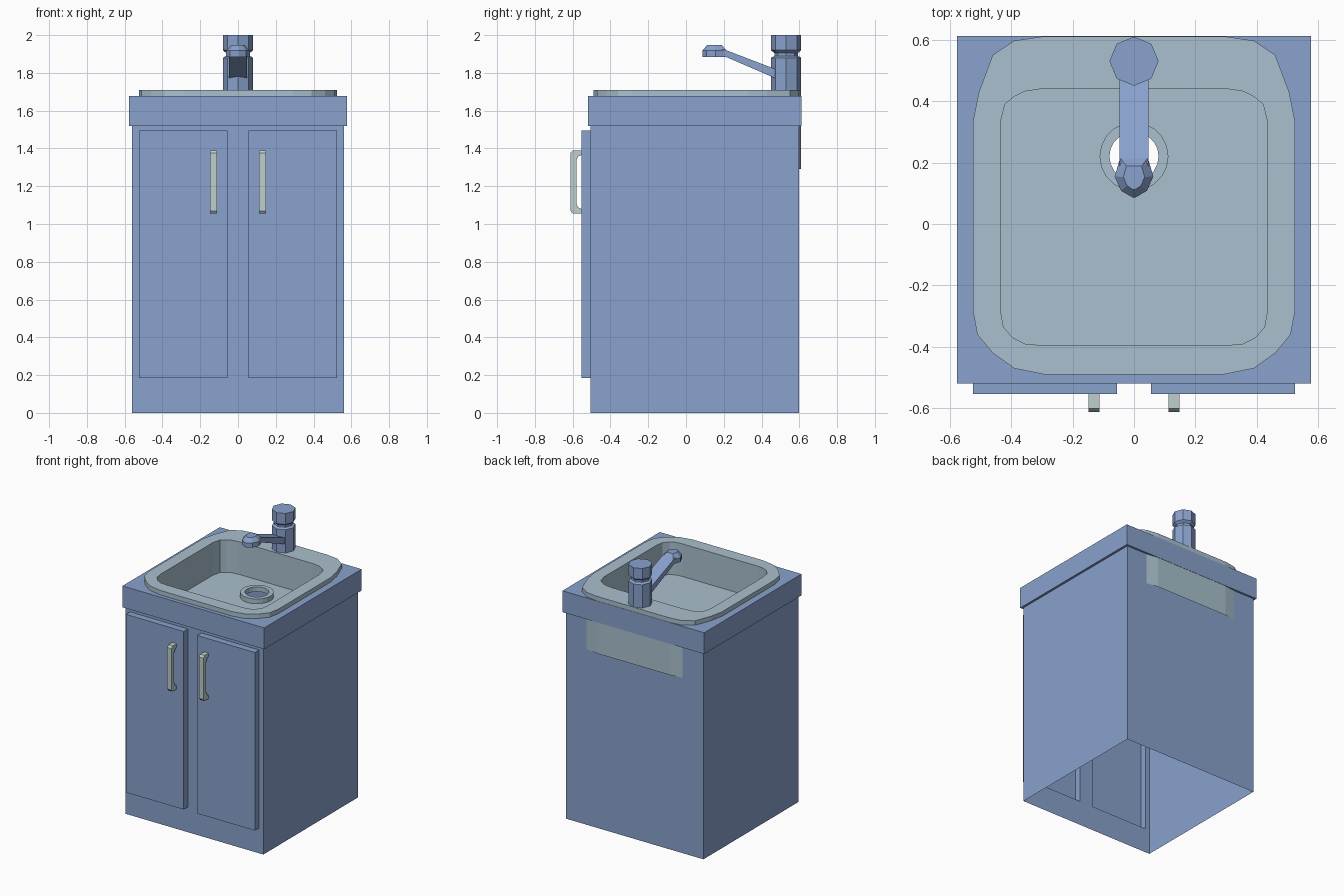
import bpy, bmesh
from math import pi, sin, cos
from mathutils import Vector

if "Cube" in bpy.data.objects:
    bpy.data.objects.remove(bpy.data.objects["Cube"], do_unlink=True)


def material(name, rgb):
    m = bpy.data.materials.new(name)
    m.use_nodes = True
    m.diffuse_color = (*rgb, 1)
    m.node_tree.nodes["Principled BSDF"].inputs["Base Color"].default_value = (*rgb, 1)
    return m


BLUE = material("cabinet blue", (0.25, 0.36, 0.61))
BASIN = material("basin pale blue", (0.40, 0.53, 0.62))
METAL = material("handle pale grey", (0.52, 0.62, 0.62))


def finish(name, bm, mat, recalc=True):
    bmesh.ops.remove_doubles(bm, verts=bm.verts, dist=0.0005)
    if recalc:
        bmesh.ops.recalc_face_normals(bm, faces=bm.faces)
    me = bpy.data.meshes.new(name)
    bm.to_mesh(me)
    bm.free()
    me.materials.append(mat)
    ob = bpy.data.objects.new(name, me)
    bpy.context.collection.objects.link(ob)
    return ob


def ring(bm, pts, z):
    return [bm.verts.new((x, y, z)) for x, y in pts]


def bridge(bm, a, b):
    n = len(a)
    for i in range(n):
        j = (i + 1) % n
        bm.faces.new((a[i], a[j], b[j], b[i]))


def fill_between(bm, a, b):
    """Flat face area between an outer loop and a hole."""
    edges = []
    for loop in (a, b):
        for i, v in enumerate(loop):
            w = loop[(i + 1) % len(loop)]
            edges.append(bm.edges.get((v, w)) or bm.edges.new((v, w)))
    bmesh.ops.triangle_fill(bm, edges=edges, use_beauty=True, normal=(0, 0, 1))


def rect(x, y0, y1):
    return [(x, y1), (x, y0), (-x, y0), (-x, y1)]


def circle(r, n, cy):
    return [(r * sin(2 * pi * i / n), cy + r * cos(2 * pi * i / n)) for i in range(n)]


def mirrored(half):
    return half + [(-x, y) for x, y in reversed(half)]


def extrude_x(bm, profile, x0, x1):
    """Solid from a y-z profile."""
    a = [bm.verts.new((x0, y, z)) for y, z in profile]
    b = [bm.verts.new((x1, y, z)) for y, z in profile]
    bridge(bm, a, b)
    bm.faces.new(a)
    bm.faces.new(b)


# Cabinet: open shell, hollow doors pushed out of the front sheet
W, FRONT, BACK, TOP = 0.56, -0.505, 0.597, 1.52
bm = bmesh.new()
xs = [-W, -0.525, -0.055, 0.055, 0.525, W]
zs = [0, 0.185, 1.495, TOP]
grid = [[bm.verts.new((x, FRONT, z)) for x in xs] for z in zs]
doors = []
for r in range(3):
    for c in range(5):
        f = bm.faces.new((grid[r][c], grid[r][c + 1], grid[r + 1][c + 1], grid[r + 1][c]))
        if r == 1 and c in (1, 3):
            doors.append(f)
back = [bm.verts.new((x, BACK, z)) for x, z in ((-W, 0), (W, 0), (W, TOP), (-W, TOP))]
bm.faces.new(back[::-1])
bm.faces.new([row[-1] for row in grid] + [back[2], back[1]])
bm.faces.new([row[0] for row in grid] + [back[3], back[0]])
pushed = bmesh.ops.extrude_discrete_faces(bm, faces=doors)["faces"]
for f in pushed:
    for v in f.verts:
        v.co.y = -0.553
finish("cabinet_with_doors", bm, BLUE)

# Basin outlines
rim_outer = mirrored([(0.30, 0.61), (0.39, 0.597), (0.46, 0.55), (0.505, 0.43), (0.525, 0.33),
                      (0.525, -0.28), (0.51, -0.36), (0.46, -0.42), (0.39, -0.47), (0.29, -0.49)])
rim_inner = mirrored([(0.30, 0.44), (0.355, 0.432), (0.39, 0.415), (0.42, 0.39), (0.435, 0.33),
                      (0.435, -0.28), (0.425, -0.335), (0.395, -0.37), (0.355, -0.39), (0.30, -0.395)])

# Countertop with a cut-out and a narrow lip underneath
bm = bmesh.new()
slab = rect(0.577, -0.519, 0.612)
low, high = ring(bm, slab, TOP), ring(bm, slab, 1.677)
bridge(bm, low, high)
bridge(bm, ring(bm, rect(W, FRONT, BACK), TOP), low)
hole = [(x * 1.04, y * 1.04) for x, y in rim_inner]
fill_between(bm, high, ring(bm, hole, 1.677))
finish("countertop", bm, BLUE)

# Basin: outer skirt, rim, inner walls, floor with drain hole
DRAIN_Y, FLOOR = 0.22, 1.47
bm = bmesh.new()
skirt = ring(bm, rim_outer, 1.29)
outer = ring(bm, rim_outer, 1.71)
inner = ring(bm, rim_inner, 1.71)
base = ring(bm, rim_inner, FLOOR)
for a, b in ((skirt, outer), (outer, inner), (inner, base)):
    bridge(bm, a, b)
fill_between(bm, base, ring(bm, circle(0.08, 20, DRAIN_Y), FLOOR))
finish("basin", bm, BASIN)

# Drain collar
bm = bmesh.new()
loops = [ring(bm, circle(r, 20, DRAIN_Y), z)
         for r, z in ((0.112, FLOOR), (0.112, 1.505), (0.08, 1.505), (0.08, FLOOR))]
for a, b in zip(loops, loops[1:]):
    bridge(bm, a, b)
finish("drain_collar", bm, BASIN)

# Door handles
handle = [(-0.553, 1.39), (-0.60, 1.39), (-0.612, 1.375), (-0.612, 1.07), (-0.60, 1.055),
          (-0.553, 1.055), (-0.553, 1.08), (-0.57, 1.087), (-0.581, 1.11), (-0.581, 1.335),
          (-0.57, 1.358), (-0.553, 1.365)]
for side, name in ((1, "left_handle"), (-1, "right_handle")):
    bm = bmesh.new()
    extrude_x(bm, handle, side * 0.112, side * 0.148)
    finish(name, bm, METAL)

# Tap column: octagonal body, neck and cap
TAP_Y = 0.53
bm = bmesh.new()
profile = [(0.08, 1.70), (0.08, 1.88), (0.062, 1.89), (0.062, 1.905), (0.08, 1.92), (0.08, 2.0)]
loops = [ring(bm, circle(r, 8, TAP_Y), z) for r, z in profile]
for a, b in zip(loops, loops[1:]):
    bridge(bm, a, b)
bm.faces.new(loops[0])
bm.faces.new(loops[-1])
finish("tap_column", bm, BLUE)

# Tap spout arm
bm = bmesh.new()
extrude_x(bm, [(0.50, 1.76), (0.50, 1.81), (0.20, 1.925), (0.17, 1.925), (0.17, 1.885), (0.21, 1.885)],
          -0.048, 0.048)
finish("tap_spout", bm, BLUE)

# Tap nozzle: faceted head with a ridged top
bm = bmesh.new()
plan = mirrored([(0.045, 0.215), (0.063, 0.155), (0.042, 0.108), (0.006, 0.087)])
low, mid = ring(bm, plan, 1.885), ring(bm, plan, 1.918)
crown = ring(bm, [(x * 0.55, 0.15 + (y - 0.15) * 0.6) for x, y in plan], 1.948)
bridge(bm, low, mid)
bridge(bm, mid, crown)
bm.faces.new(low)
bm.faces.new(crown)
finish("tap_nozzle", bm, BLUE)
